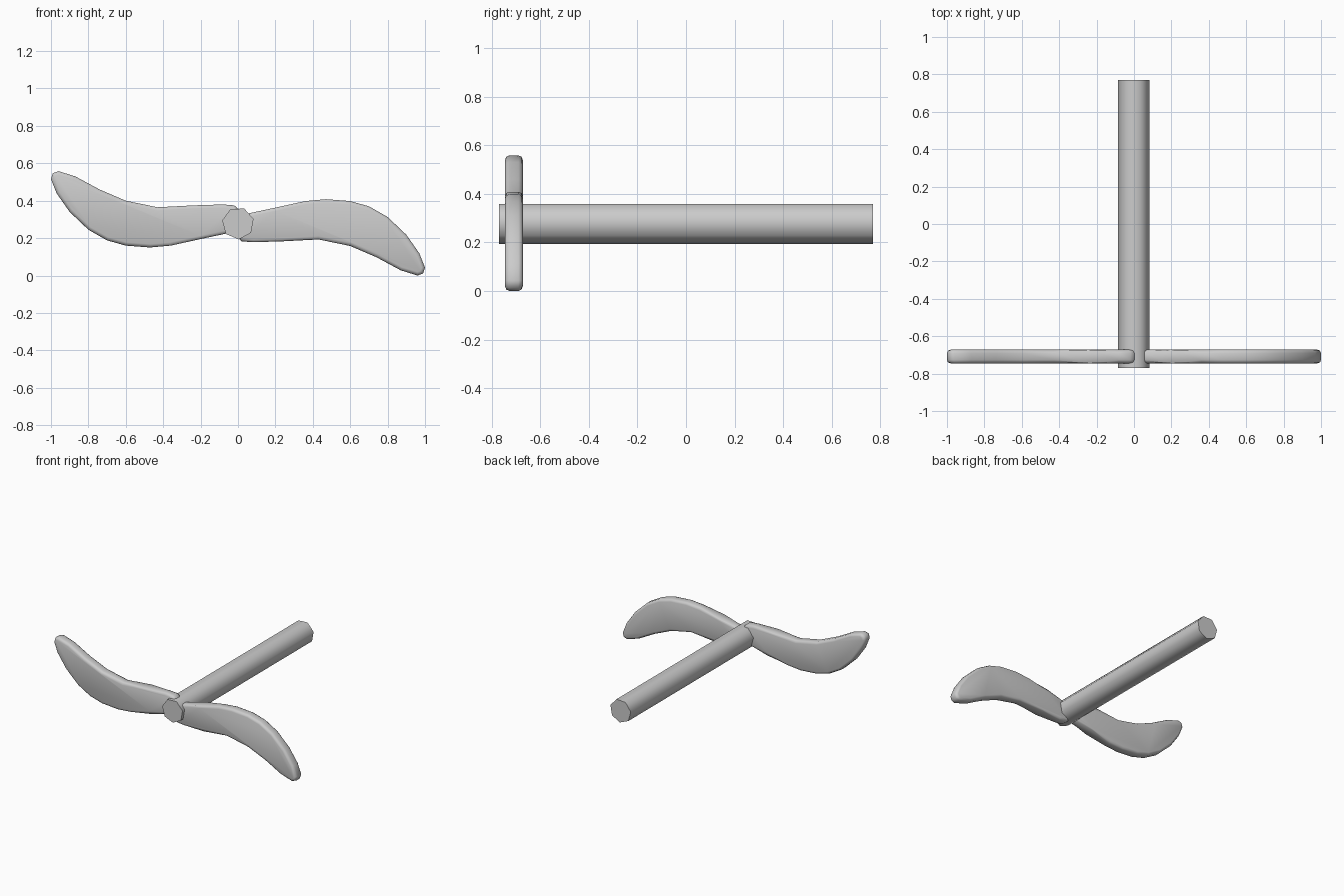
import bpy, bmesh, math

if "Cube" in bpy.data.objects:
    bpy.data.objects.remove(bpy.data.objects["Cube"])

CZ = 0.279  # height of the shaft axis


def prism(name, outline, y0, y1, bevel=0.0):
    """Extrude an (x, z) outline from y0 to y1, optionally rounding both rims."""
    bm = bmesh.new()
    face = bm.faces.new([bm.verts.new((x, y0, z)) for x, z in outline])
    ext = bmesh.ops.extrude_face_region(bm, geom=[face], use_keep_orig=True)
    for v in ext["geom"]:
        if isinstance(v, bmesh.types.BMVert):
            v.co.y = y1
    if bevel:
        rims = [e for e in bm.edges if abs(e.verts[0].co.y - e.verts[1].co.y) < 1e-6]
        bmesh.ops.bevel(bm, geom=rims, offset=bevel, segments=2, profile=0.5,
                        affect='EDGES', clamp_overlap=True)
    bmesh.ops.recalc_face_normals(bm, faces=bm.faces[:])
    me = bpy.data.meshes.new(name)
    bm.to_mesh(me)
    bm.free()
    ob = bpy.data.objects.new(name, me)
    bpy.context.collection.objects.link(ob)
    bpy.ops.object.select_all(action='DESELECT')
    ob.select_set(True)
    bpy.context.view_layer.objects.active = ob
    bpy.ops.object.shade_smooth_by_angle(angle=math.radians(60))
    return ob


# Seven-sided shaft running front to back
angles = [math.radians(170 + i * 360 / 7) for i in range(7)]
shaft = [(0.086 * math.cos(a), CZ + 0.086 * math.sin(a)) for a in angles]
prism("shaft", shaft, -0.77, 0.77)

# Curved blade outline: upper edge from root to tip, then lower edge back
blade = [
    (0.01, 0.35), (-0.02, 0.375), (-0.08, 0.38), (-0.24, 0.375), (-0.43, 0.365),
    (-0.60, 0.40), (-0.74, 0.46), (-0.87, 0.53), (-0.96, 0.558), (-0.99, 0.547),
    (-1.00, 0.515), (-0.97, 0.44), (-0.90, 0.34), (-0.80, 0.245), (-0.70, 0.188),
    (-0.60, 0.16), (-0.47, 0.15), (-0.36, 0.16), (-0.20, 0.195), (-0.05, 0.227),
    (0.01, 0.26),
]
prism("left_blade", blade, -0.745, -0.672, 0.018)

# Opposite blade: the same outline turned half a revolution about the shaft
prism("right_blade", [(-x, 2 * CZ - z) for x, z in blade], -0.745, -0.672, 0.018)
